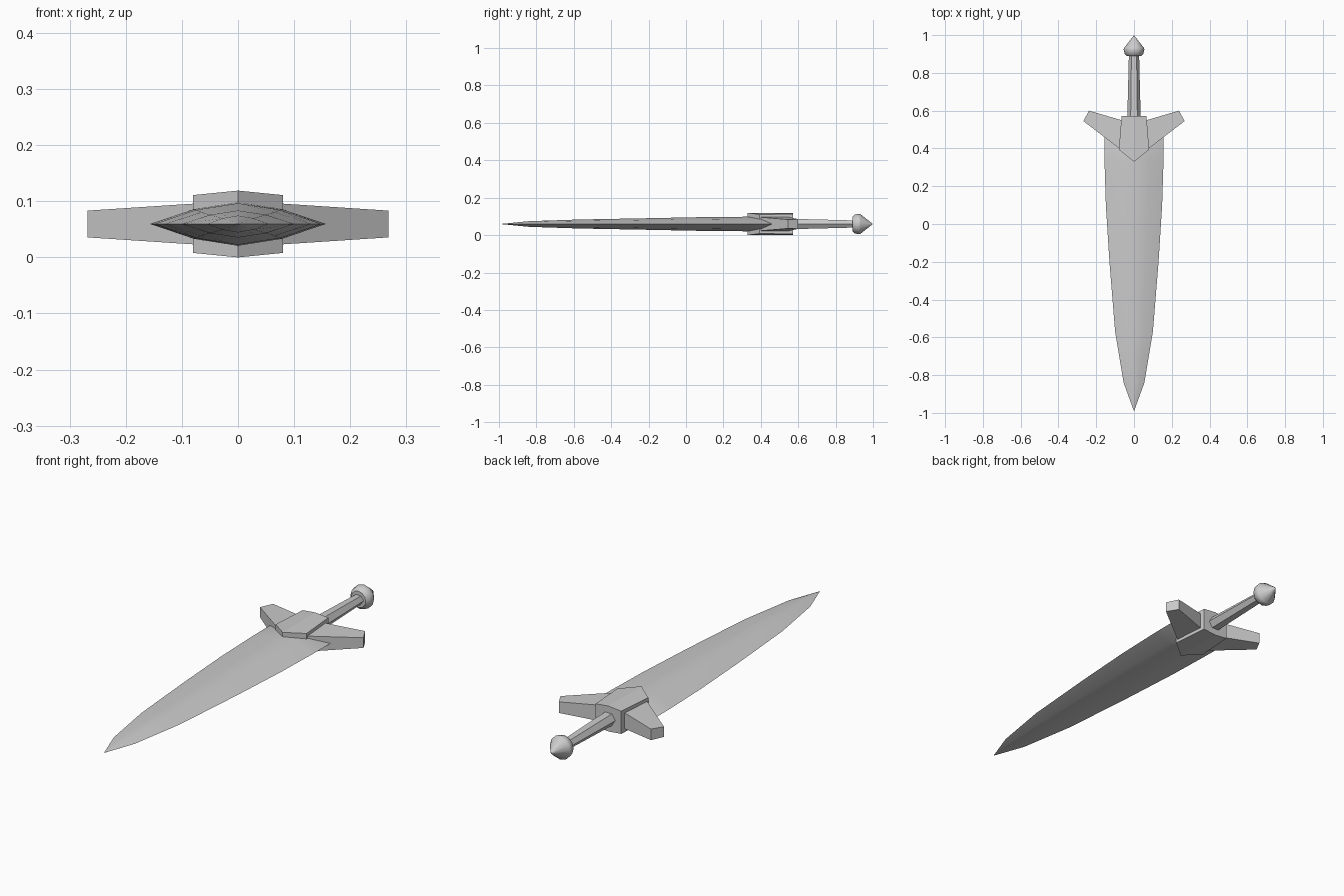
import bpy, bmesh, math

if "Cube" in bpy.data.objects:
    bpy.data.objects.remove(bpy.data.objects["Cube"])

ZC = 0.0595  # height of the sword's middle plane

steel = bpy.data.materials.new("grey steel")
steel.diffuse_color = (0.6, 0.6, 0.6, 1)
steel.use_nodes = True
steel.node_tree.nodes["Principled BSDF"].inputs["Base Color"].default_value = steel.diffuse_color


def finish(name, bm, smooth=None):
    bmesh.ops.remove_doubles(bm, verts=bm.verts, dist=1e-5)
    bmesh.ops.recalc_face_normals(bm, faces=bm.faces)
    me = bpy.data.meshes.new(name)
    bm.to_mesh(me)
    bm.free()
    me.materials.append(steel)
    ob = bpy.data.objects.new(name, me)
    bpy.context.collection.objects.link(ob)
    if smooth:
        bpy.ops.object.select_all(action='DESELECT')
        ob.select_set(True)
        bpy.context.view_layer.objects.active = ob
        bpy.ops.object.shade_smooth_by_angle(angle=math.radians(smooth))
    return ob


def loft(name, section, stations, smooth=None):
    """Scale an (x, z) section along y; stations are (y, half width, half height)."""
    bm = bmesh.new()
    rings = [[bm.verts.new((x * w, y, ZC + z * h)) for x, z in section]
             for y, w, h in stations]
    n = len(section)
    for a, b in zip(rings, rings[1:]):
        for i in range(n):
            bm.faces.new((a[i], a[(i + 1) % n], b[(i + 1) % n], b[i]))
    bm.faces.new(rings[0])
    bm.faces.new(rings[-1])
    bmesh.ops.dissolve_degenerate(bm, dist=1e-5, edges=bm.edges)
    return finish(name, bm, smooth)


def half_plate(name, outline, h0, slope):
    """Right half of a plate that thins away from x = 0, mirrored to the left."""
    bm = bmesh.new()
    lo, hi = [[bm.verts.new((x, y, ZC + s * (h0 - slope * x))) for x, y in outline]
              for s in (-1, 1)]
    bm.faces.new(lo)
    bm.faces.new(hi)
    n = len(outline)
    for i in range(n - 1):  # the side on x = 0 stays open
        bm.faces.new((lo[i], lo[i + 1], hi[i + 1], hi[i]))
    geom = bm.verts[:] + bm.edges[:] + bm.faces[:]
    bmesh.ops.mirror(bm, geom=geom, axis='X', merge_dist=1e-5)
    return finish(name, bm)


def ngon(n, phase=0.0):
    return [(math.cos(2 * math.pi * i / n + phase), math.sin(2 * math.pi * i / n + phase))
            for i in range(n)]


# blade: lens-shaped section with a central ridge
lens = [(1, 0), (0.5, 0.68), (0, 1), (-0.5, 0.68), (-1, 0), (-0.5, -0.68), (0, -1), (0.5, -0.68)]
loft("blade", lens, [(-0.99, 0.0004, 0.0004), (-0.84, 0.055, 0.015), (-0.57, 0.1, 0.024),
                     (-0.2, 0.13, 0.031), (0.1, 0.149, 0.037), (0.33, 0.156, 0.039),
                     (0.46, 0.157, 0.039), (0.53, 0.06, 0.03)], 30)

# guard: swept arms and the pointed centre block
half_plate("guard_arms", [(0, 0.34), (0.268, 0.545), (0.238, 0.6), (0, 0.53)], 0.0415, 0.0658)
half_plate("guard_block", [(0, 0.33), (0.08, 0.393), (0.066, 0.573), (0, 0.573)], 0.0595, 0.1)

# grip: tapered six-sided bar
loft("grip", ngon(6), [(0.5, 0.037, 0.034), (0.9, 0.027, 0.022)])

# pommel: rounded collar with a cone end
loft("pommel", ngon(12), [(0.89, 0.038, 0.038), (0.902, 0.05, 0.05), (0.925, 0.055, 0.055),
                          (0.933, 0.052, 0.052), (0.999, 0.0004, 0.0004)], 40)
